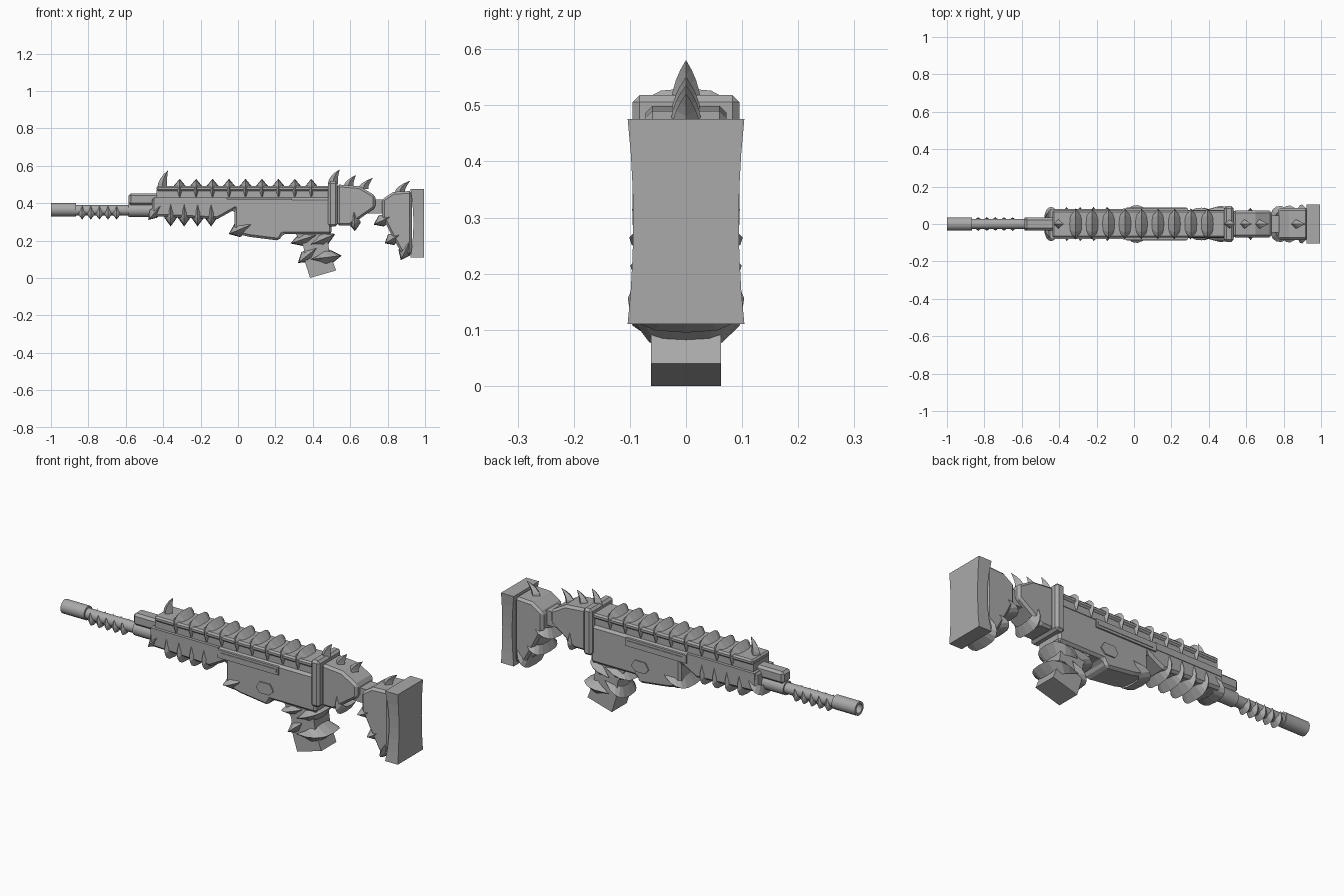
import bpy, bmesh, math
from mathutils import Vector

if "Cube" in bpy.data.objects:
    bpy.data.objects.remove(bpy.data.objects["Cube"], do_unlink=True)

grey = bpy.data.materials.new("plain grey")
grey.use_nodes = True
COLOUR = (0.4, 0.4, 0.4, 1)
grey.diffuse_color = COLOUR
grey.node_tree.nodes["Principled BSDF"].inputs["Base Color"].default_value = COLOUR


def finish(name, bm, bevel=0):
    bmesh.ops.recalc_face_normals(bm, faces=bm.faces)
    mesh = bpy.data.meshes.new(name)
    bm.to_mesh(mesh)
    bm.free()
    mesh.materials.append(grey)
    obj = bpy.data.objects.new(name, mesh)
    bpy.context.collection.objects.link(obj)
    if bevel:
        mod = obj.modifiers.new("chamfer", "BEVEL")
        mod.width, mod.segments = bevel, 1
        mod.angle_limit = math.radians(50)
    return obj


def slab(name, profile, half, bevel=0, y=0):
    """Side profile in x, z extruded across y."""
    bm = bmesh.new()
    face = bm.faces.new([bm.verts.new((x, y - half, z)) for x, z in profile])
    ext = bmesh.ops.extrude_face_region(bm, geom=[face])["geom"]
    moved = [v for v in ext if isinstance(v, bmesh.types.BMVert)]
    bmesh.ops.translate(bm, verts=moved, vec=(0, 2 * half, 0))
    return finish(name, bm, bevel)


def block(name, x0, x1, z0, z1, half, bevel=0, y=0):
    return slab(name, [(x0, z0), (x1, z0), (x1, z1), (x0, z1)], half, bevel, y)


def lathe(name, profile, z, sides=16):
    """Profile of (x, radius) spun about a line along x."""
    bm = bmesh.new()
    rings = []
    for x, r in profile:
        rings.append([bm.verts.new((x, r * math.cos(a), z + r * math.sin(a)))
                      for a in (math.tau * i / sides for i in range(sides))])
    for a, b in zip(rings, rings[1:]):
        for i in range(sides):
            j = (i + 1) % sides
            bm.faces.new((a[i], a[j], b[j], b[i]))
    bm.faces.new(rings[0])
    bm.faces.new(rings[-1])
    obj = finish(name, bm)
    obj.data.shade_smooth()
    bpy.context.view_layer.objects.active = obj
    obj.select_set(True)
    bpy.ops.object.shade_smooth_by_angle(angle=math.radians(35))
    obj.select_set(False)
    return obj


def rib(name, tip, apex, half, thick, steps=10):
    """Pointed crescent that wraps from one side to the other through apex."""
    tip, apex = Vector((tip[0], 0, tip[1])), Vector((apex[0], 0, apex[1]))
    reach = apex - tip
    side = Vector((-reach.z, 0, reach.x)).normalized()
    bm = bmesh.new()
    rows = []
    for i in range(steps + 1):
        a = math.pi * (i / steps - 0.5)
        c, s = max(math.cos(a), 0), math.sin(a)
        outer = tip + reach * c ** 0.75
        outer.y = half * math.copysign(abs(s) ** 0.6, s) * (0.86 + 0.14 * min(1, 2 * c))
        inner = tip + reach * c ** 0.75 * 0.62
        inner.y = outer.y * 0.72
        w = side * thick * min(1, 1.25 * c)
        if i in (0, steps):
            rows.append([bm.verts.new(outer * 0.5 + inner * 0.5)] * 3)
        else:
            rows.append([bm.verts.new(p) for p in (inner - w, outer, inner + w)])
    for a, b in zip(rows, rows[1:]):
        for j in range(3):
            k = (j + 1) % 3
            loop = list(dict.fromkeys((a[j], a[k], b[k], b[j])))
            bm.faces.new(loop)
    return finish(name, bm)


def horn(name, x, z, height, lean, width=0.026):
    """Four-sided horn that curves back."""
    bm = bmesh.new()
    rows = []
    for i in range(5):
        t = i / 4
        w = width * (1 - t ** 1.6) + 0.0005
        cx, cz = x + lean * t ** 2, z + height * (t - 0.12 * t * t) / 0.88
        rows.append([bm.verts.new(p) for p in ((cx - w, 0, cz), (cx, -w, cz),
                                               (cx + w, 0, cz - w * t), (cx, w, cz))])
    for a, b in zip(rows, rows[1:]):
        for j in range(4):
            k = (j + 1) % 4
            bm.faces.new((a[j], a[k], b[k], b[j]))
    bm.faces.new(rows[0])
    bm.faces.new(rows[-1])
    return finish(name, bm)


# Barrel, hollow muzzle and the tube above it
lathe("muzzle", [(-0.93, 0.024), (-1, 0.024), (-1, 0.036), (-0.865, 0.036), (-0.865, 0.02)], 0.365)
lathe("barrel", [(-0.88, 0.028), (-0.58, 0.028)], 0.362)
lathe("barrel_sleeve", [(-0.585, 0.036), (-0.44, 0.036)], 0.362)
block("gas_block", -0.585, -0.42, 0.39, 0.452, 0.034, 0.012)

# Handguard, receiver and rail
slab("receiver", [(-0.46, 0.33), (-0.11, 0.315), (-0.02, 0.365), (-0.02, 0.24), (0.06, 0.22),
                  (0.22, 0.2), (0.24, 0.235), (0.5, 0.235), (0.5, 0.43), (-0.46, 0.43)], 0.076, 0.012)
block("rail_base", -0.435, 0.5, 0.42, 0.47, 0.064)
block("rail", -0.435, 0.5, 0.465, 0.492, 0.073, 0.008)
block("handguard_seam", -0.45, -0.06, 0.395, 0.43, 0.079)
for y in (-1, 1):
    block("side_panel", -0.06, 0.29, 0.38, 0.422, 0.006, 0, y * 0.078)
    block("side_panel_strip", -0.04, 0.28, 0.392, 0.41, 0.004, 0, y * 0.083)
    slab("side_button", [(0.16, 0.285), (0.18, 0.26), (0.235, 0.26), (0.26, 0.285),
                         (0.24, 0.318), (0.18, 0.318)], 0.004, 0, y * 0.078)

# Magazine
slab("magazine", [(0.3, 0.25), (0.35, 0.17), (0.36, 0.08), (0.385, 0), (0.525, 0.04),
                  (0.49, 0.13), (0.48, 0.2), (0.5, 0.25)], 0.062)

# Collar, rear body and stock
block("collar", 0.482, 0.532, 0.275, 0.518, 0.095, 0.012)
slab("rear_body", [(0.53, 0.28), (0.6, 0.28), (0.67, 0.33), (0.735, 0.375), (0.735, 0.44),
                   (0.65, 0.49), (0.53, 0.5)], 0.072, 0.012)
block("stock_link", 0.68, 0.82, 0.345, 0.42, 0.045)
slab("stock", [(0.77, 0.33), (0.81, 0.25), (0.87, 0.14), (0.93, 0.12), (0.93, 0.465),
               (0.83, 0.46), (0.77, 0.42)], 0.085, 0.012)


# Butt plate, pinched in the middle
bm = bmesh.new()
rows = []
for i in range(7):
    t = i / 3 - 1
    y, x, z = 0.094 + 0.01 * t * t, 0.938 - 0.016 * t * t, 0.293 + 0.1825 * t
    rows.append([bm.verts.new(p) for p in ((x, -y, z), (0.995, -y, z), (0.995, y, z), (x, y, z))])
for a, b in zip(rows, rows[1:]):
    for j in range(4):
        k = (j + 1) % 4
        bm.faces.new((a[j], a[k], b[k], b[j]))
bm.faces.new(rows[0])
bm.faces.new(rows[-1])
finish("butt_plate", bm)

# Repeated ribs over the rail, under the handguard and under the barrel
for i in range(9):
    x = -0.312 + 0.088 * i
    rib("rail_rib", (x, 0.43), (x, 0.53), 0.09, 0.032)
for i in range(4):
    x = -0.36 + 0.072 * i
    rib("handguard_rib", (x, 0.4), (x, 0.275), 0.1, 0.034)
for i in range(5):
    x = -0.833 + 0.046 * i
    rib("barrel_rib", (x, 0.385), (x, 0.312), 0.04, 0.021)

# Single ribs: tip, apex, half width, thickness
for name, tip, apex, half, thick in (
        ("front_rib", (-0.41, 0.39), (-0.48, 0.31), 0.1, 0.028),
        ("receiver_rib", (0.07, 0.285), (-0.05, 0.235), 0.11, 0.038),
        ("magazine_front_upper_rib", (0.42, 0.23), (0.28, 0.185), 0.095, 0.032),
        ("magazine_front_lower_rib", (0.42, 0.16), (0.32, 0.08), 0.095, 0.032),
        ("magazine_back_upper_rib", (0.39, 0.18), (0.52, 0.235), 0.1, 0.034),
        ("magazine_back_lower_rib", (0.39, 0.1), (0.555, 0.12), 0.105, 0.04),
        ("rear_body_rib", (0.62, 0.36), (0.625, 0.25), 0.095, 0.032),
        ("stock_upper_rib", (0.83, 0.335), (0.725, 0.285), 0.105, 0.032),
        ("stock_middle_rib", (0.87, 0.235), (0.785, 0.185), 0.108, 0.032),
        ("stock_lower_rib", (0.92, 0.2), (0.87, 0.095), 0.113, 0.034)):
    rib(name, tip, apex, half, thick)

# Horns along the top
for x, z, height, lean in ((-0.405, 0.48, 0.095, 0.03), (0.508, 0.505, 0.075, 0.035),
                           (0.59, 0.485, 0.065, 0.04), (0.67, 0.475, 0.06, 0.05),
                           (0.865, 0.455, 0.065, 0.055)):
    horn("horn", x, z, height, lean)
